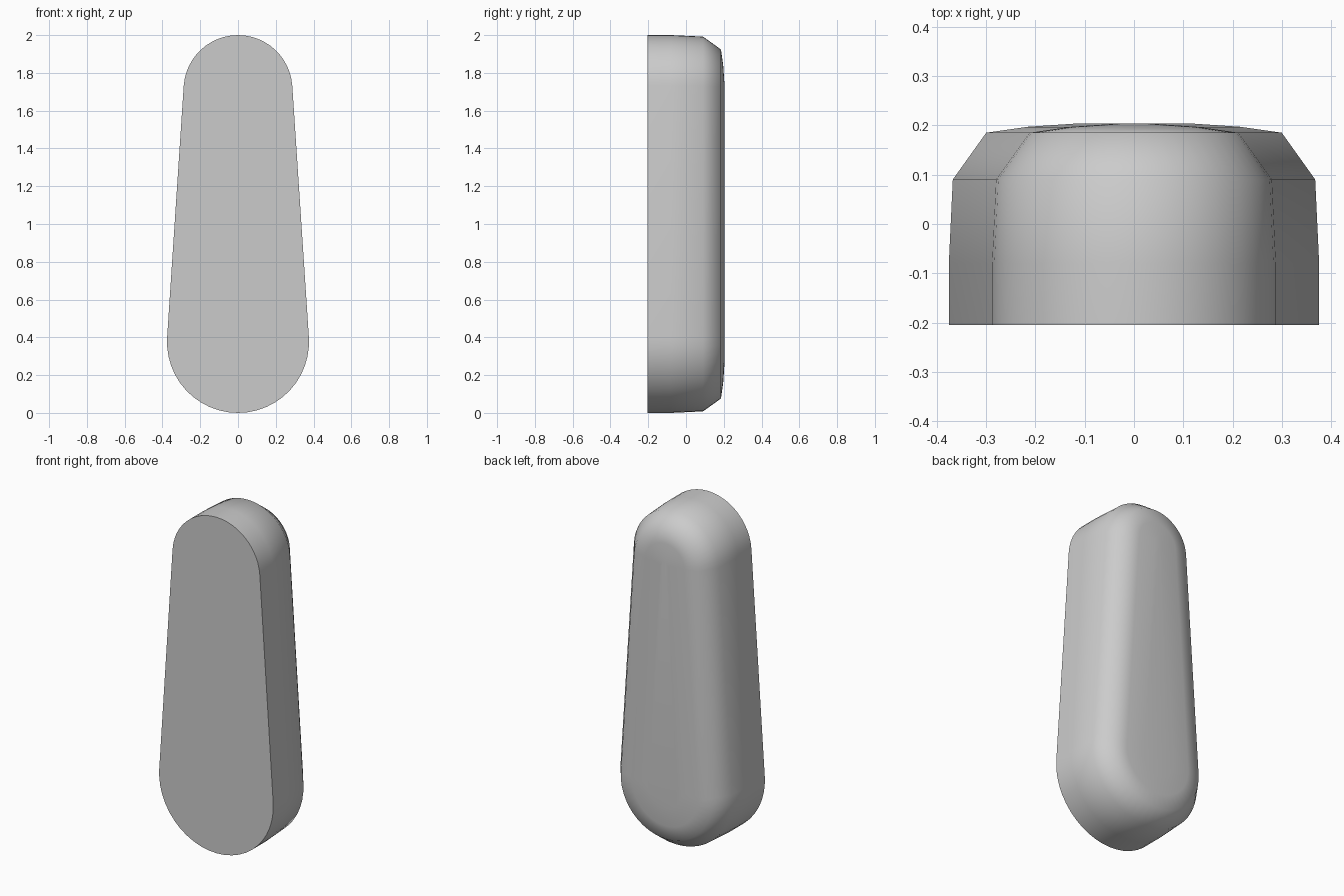
import bpy, bmesh
from math import sin, cos, pi, asin, radians

if "Cube" in bpy.data.objects:
    bpy.data.objects.remove(bpy.data.objects["Cube"])

BOTTOM_R, TOP_R = 0.376, 0.288
BOTTOM_Z, TOP_Z = BOTTOM_R, 2.0 - TOP_R
TILT = asin((BOTTOM_R - TOP_R) / (TOP_Z - BOTTOM_Z))
STEPS = 24

# Plain grey material
grey = bpy.data.materials.new("plain grey")
grey.use_nodes = True
colour = (0.6, 0.6, 0.6, 1)
grey.diffuse_color = colour
grey.node_tree.nodes["Principled BSDF"].inputs["Base Color"].default_value = colour


def arc(z, radius, start, end):
    angles = [start + (end - start) * i / STEPS for i in range(STEPS + 1)]
    return [(radius * cos(a), z + radius * sin(a)) for a in angles]


def outline(inset):
    """Tapered capsule, shrunk evenly by the inset."""
    return (arc(TOP_Z, TOP_R - inset, TILT, pi - TILT)
            + arc(BOTTOM_Z, BOTTOM_R - inset, pi - TILT, 2 * pi + TILT))


# Depth and inset of each ring, from flat front to domed back
rings = [(-0.205, 0), (-0.08, 0), (0.09, 0.008), (0.185, 0.076),
         (0.197, 0.16), (0.204, 0.265)]
bm = bmesh.new()
loops = [[bm.verts.new((x, y, z)) for x, z in outline(inset)] for y, inset in rings]
for a, b in zip(loops, loops[1:]):
    for i in range(len(a)):
        j = (i + 1) % len(a)
        bm.faces.new((a[i], a[j], b[j], b[i]))
bm.faces.new(loops[0])
bm.faces.new(loops[-1])
bmesh.ops.recalc_face_normals(bm, faces=bm.faces)

# Rounded body
mesh = bpy.data.meshes.new("tapered_body")
bm.to_mesh(mesh)
bm.free()
mesh.materials.append(grey)
body = bpy.data.objects.new("tapered_body", mesh)
bpy.context.collection.objects.link(body)
bpy.ops.object.select_all(action="DESELECT")
body.select_set(True)
bpy.context.view_layer.objects.active = body
bpy.ops.object.shade_smooth_by_angle(angle=radians(50))
